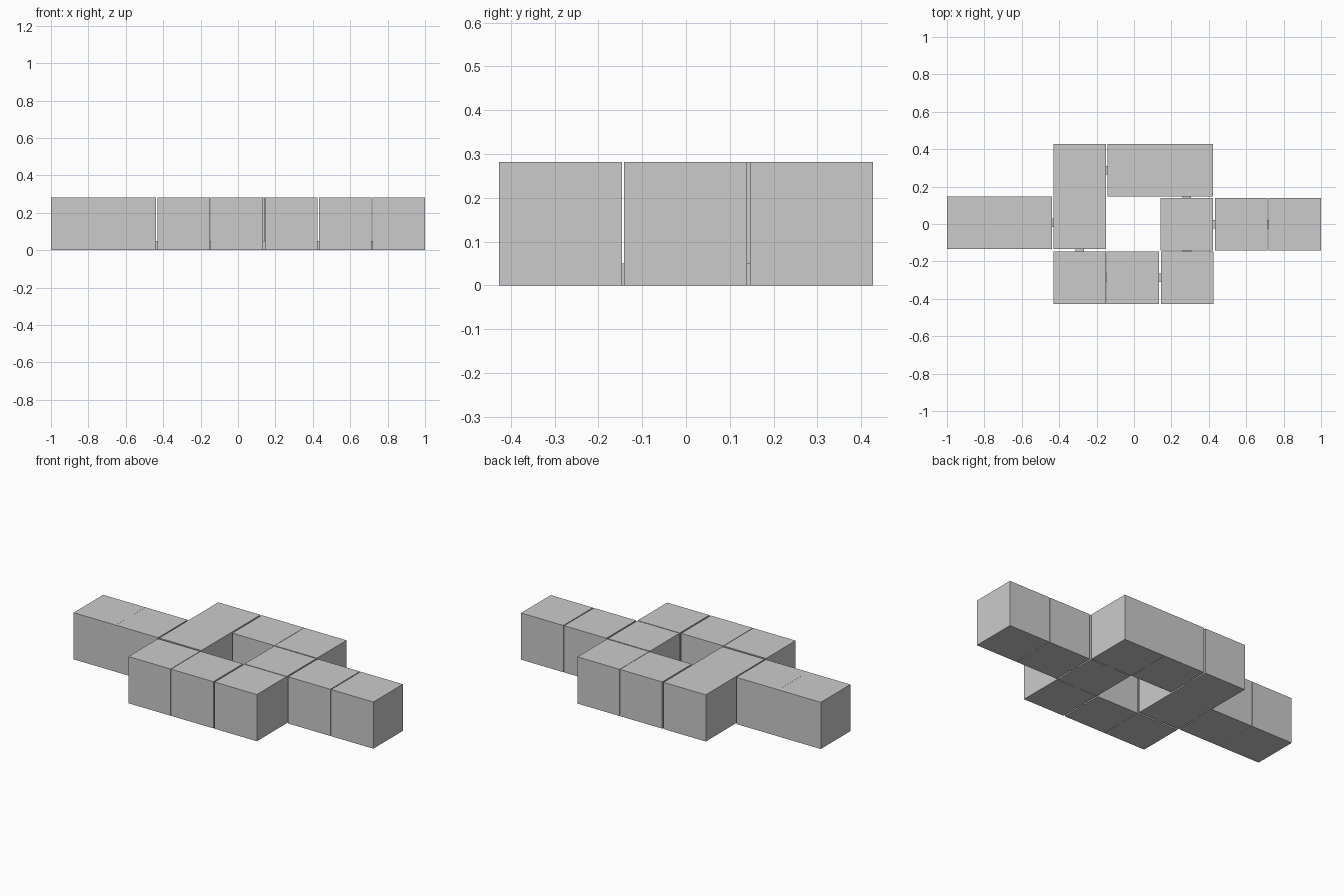
import bpy

if "Cube" in bpy.data.objects:
    bpy.data.objects.remove(bpy.data.objects["Cube"])

SIZE = 0.281      # cube edge
TAB_W = 0.046     # connector width
TAB_H = 0.05      # connector height


def box(name, center, dims):
    bpy.ops.mesh.primitive_cube_add(size=1, location=center)
    ob = bpy.context.object
    ob.name = name
    ob.scale = dims
    bpy.ops.object.transform_apply(location=False, rotation=False, scale=True)
    return ob


# Each row of cubes: row name, list of centre (x, y)
rows = {
    "left_arm": [(-0.8595, 0.006), (-0.578, 0.006), (-0.29, 0.006)],
    "right_arm": [(0.283, -0.001), (0.573, -0.001), (0.8595, -0.001)],
    "back_row": [(-0.29, 0.2865), (0.0, 0.2865), (0.283, 0.2865)],
    "front_row": [(-0.29, -0.2865), (-0.006, -0.2865), (0.284, -0.2865)],
}


def connector(name, a, b):
    # Short low tab bridging the gap between two neighbouring cubes
    along_x = abs(a[0] - b[0]) > abs(a[1] - b[1])
    dims = (0.012, TAB_W, TAB_H) if along_x else (TAB_W, 0.012, TAB_H)
    box(name, ((a[0] + b[0]) / 2, (a[1] + b[1]) / 2, TAB_H / 2), dims)


# Cubes and the tabs inside each row
for row, cells in rows.items():
    for i, (x, y) in enumerate(cells):
        box(f"{row}_cube_{i + 1}", (x, y, SIZE / 2), (SIZE,) * 3)
    for i, (a, b) in enumerate(zip(cells, cells[1:])):
        connector(f"{row}_tab_{i + 1}", a, b)

# Tabs joining the arms to the front and back rows
for row in ("back_row", "front_row"):
    connector(f"{row}_left_tab", rows["left_arm"][2], rows[row][0])
    connector(f"{row}_right_tab", rows["right_arm"][0], rows[row][2])
